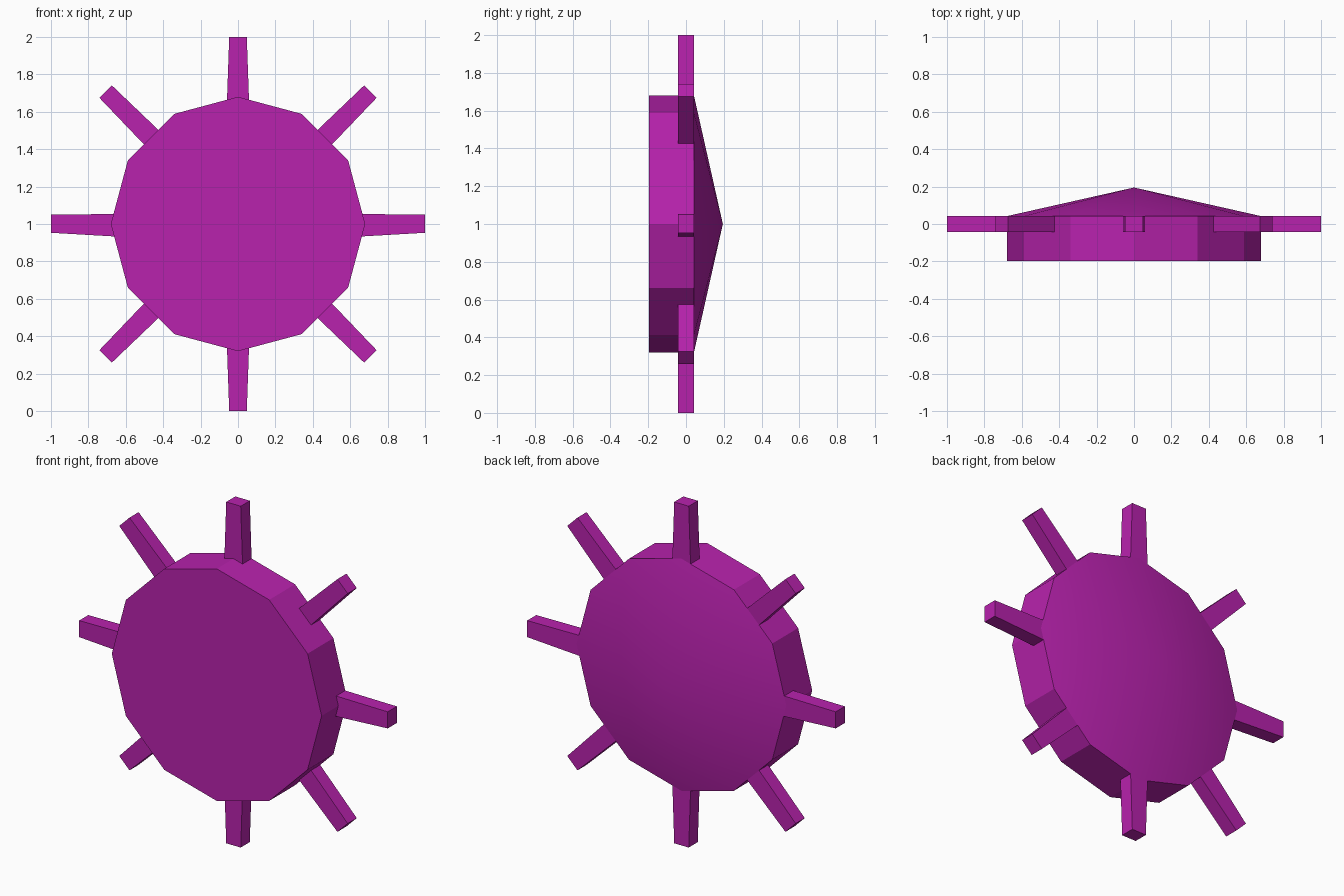
import bpy, bmesh, math
from mathutils import Vector

if "Cube" in bpy.data.objects:
    bpy.data.objects.remove(bpy.data.objects["Cube"])

purple = bpy.data.materials.new("purple")
purple.diffuse_color = (0.48, 0.016, 0.42, 1)
purple.use_nodes = True
purple.node_tree.nodes["Principled BSDF"].inputs["Base Color"].default_value = purple.diffuse_color

CENTRE = Vector((0, 0, 1))
HALF_DEPTH = 0.042   # half thickness of the spokes, also the rim's back edge


def finish(name, bm):
    bmesh.ops.recalc_face_normals(bm, faces=bm.faces)
    mesh = bpy.data.meshes.new(name)
    bm.to_mesh(mesh)
    bm.free()
    mesh.materials.append(purple)
    obj = bpy.data.objects.new(name, mesh)
    bpy.context.collection.objects.link(obj)
    return obj


# Twelve-sided drum with a shallow conical back
bm = bmesh.new()


def ring(y):
    return [bm.verts.new(CENTRE + Vector((0.68 * math.cos(a), y, 0.68 * math.sin(a))))
            for a in (i * math.pi / 6 for i in range(12))]


front, back = ring(-0.197), ring(HALF_DEPTH)
apex = bm.verts.new(CENTRE + Vector((0, 0.195, 0)))
bm.faces.new(front)
for i in range(12):
    j = (i + 1) % 12
    bm.faces.new((front[i], front[j], back[j], back[i]))
    bm.faces.new((back[i], back[j], apex))
hub = finish("hub", bm)
bpy.context.view_layer.objects.active = hub
hub.select_set(True)
bpy.ops.object.shade_smooth_by_angle(angle=math.radians(20))


# Tapered spokes: rectangular bars from inside the drum to radius 1
def spoke(name, angle, root=(-0.061, 0.061), tip=(-0.047, 0.047)):
    out = Vector((math.cos(angle), 0, math.sin(angle)))
    side = Vector((-out.z, 0, out.x))
    if out.x < -0.99:          # keep "side" pointing up on the left spoke
        side = -side
    bm = bmesh.new()
    ends = []
    for r, (lo, hi) in ((0.6, root), (1.0, tip)):
        ends.append([bm.verts.new(CENTRE + out * r + side * s + Vector((0, y, 0)))
                     for s, y in ((lo, -HALF_DEPTH), (hi, -HALF_DEPTH),
                                  (hi, HALF_DEPTH), (lo, HALF_DEPTH))])
    a, b = ends
    bm.faces.new(a)
    bm.faces.new(b)
    for i in range(4):
        j = (i + 1) % 4
        bm.faces.new((a[i], a[j], b[j], b[i]))
    finish(name, bm)


for k in range(8):
    angle = k * math.pi / 4
    if k % 4 == 0:             # horizontal spokes taper mostly on the underside
        spoke(f"spoke_{k}", angle, (-0.070, 0.054), (-0.047, 0.050))
    elif k % 2 == 0:
        spoke(f"spoke_{k}", angle)
    else:
        spoke(f"spoke_{k}", angle, (-0.056, 0.056), (-0.047, 0.047))
